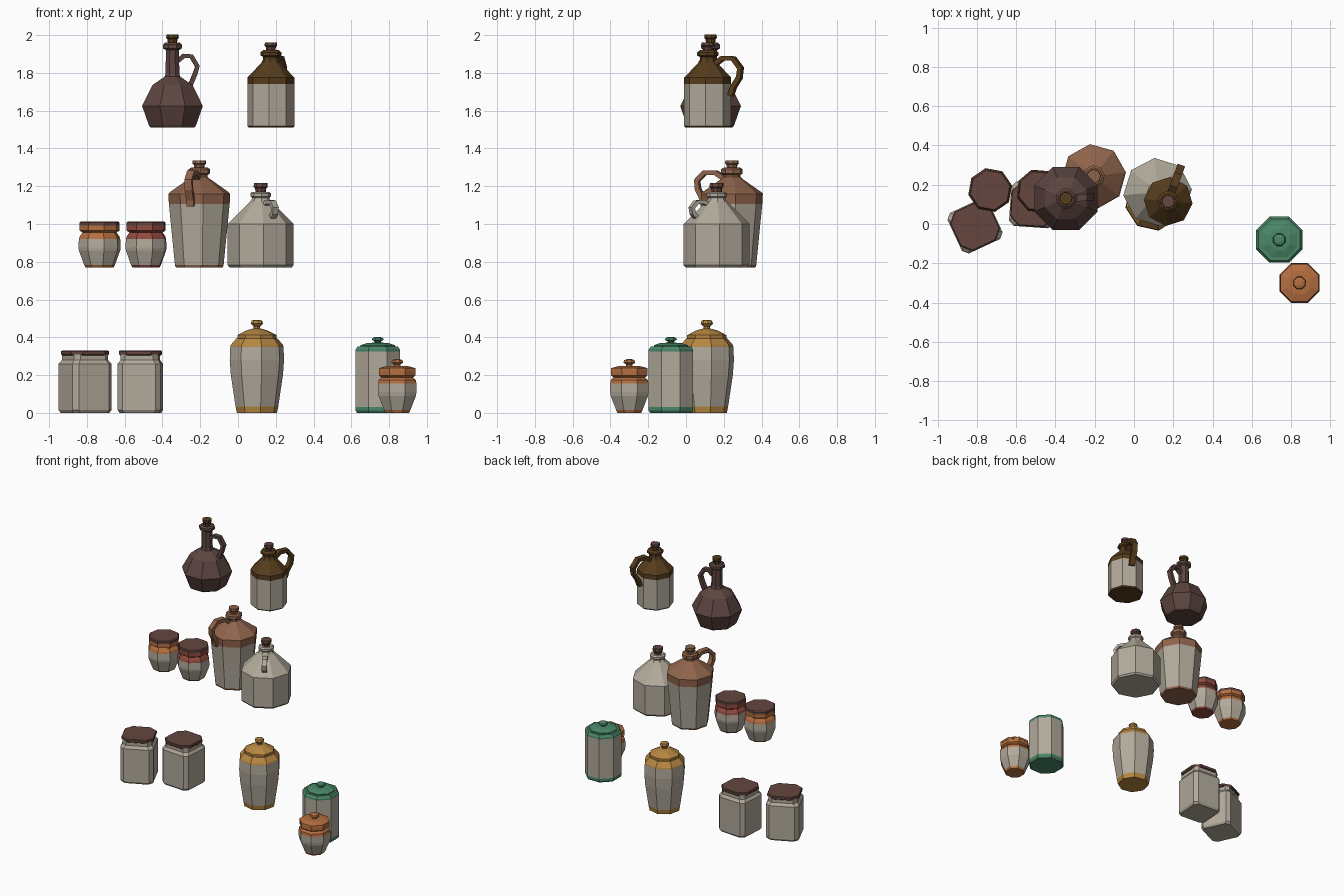
import bpy, bmesh, math
from mathutils import Vector

if "Cube" in bpy.data.objects:
    bpy.data.objects.remove(bpy.data.objects["Cube"])


def material(name, hexcode):
    m = bpy.data.materials.new(name)
    lin = []
    for i in (0, 2, 4):
        c = int(hexcode[i:i + 2], 16) / 255
        lin.append(c / 12.92 if c <= 0.04045 else ((c + 0.055) / 1.055) ** 2.4)
    m.diffuse_color = (*lin, 1)
    m.use_nodes = True
    m.node_tree.nodes["Principled BSDF"].inputs["Base Color"].default_value = m.diffuse_color
    return m


GREY = material("stoneware grey", "B2AA9B")
LID = material("lid brown", "65463F")
OCHRE = material("ochre glaze", "B78742")
GREEN = material("green glaze", "4A8768")
ORANGE = material("orange glaze", "B56F40")
RED = material("red glaze", "904A3E")
TAN = material("tan brown glaze", "8F644B")
DARK = material("dark plum glaze", "5D4540")
UMBER = material("umber glaze", "573D1D")


def finish(name, bm, mats):
    bmesh.ops.recalc_face_normals(bm, faces=bm.faces[:])
    me = bpy.data.meshes.new(name)
    bm.to_mesh(me)
    bm.free()
    for m in mats:
        me.materials.append(m)
    ob = bpy.data.objects.new(name, me)
    bpy.context.collection.objects.link(ob)
    return ob


def stack(name, outline, pos, rot, bands):
    """Stack rings of an outline; bands = [(material, [(size, z), ...]), ...]"""
    bm = bmesh.new()
    mats, prev = [], None
    for mat, pts in bands:
        if mat not in mats:
            mats.append(mat)
        mi = mats.index(mat)
        for size, z in pts:
            ring = [bm.verts.new((x, y, z)) for x, y in outline(size)]
            n = len(ring)
            if prev is None:
                bm.faces.new(ring[::-1]).material_index = mi
            else:
                for i in range(n):
                    j = (i + 1) % n
                    bm.faces.new((prev[i], prev[j], ring[j], ring[i])).material_index = mi
            prev = ring
    bm.faces.new(prev).material_index = mi
    ob = finish(name, bm, mats)
    ob.location = pos
    ob.rotation_euler.z = math.radians(rot)
    return ob


def octagon(r):
    return [(r * math.cos(i * math.pi / 4), r * math.sin(i * math.pi / 4)) for i in range(8)]


def chamfered(cut):
    """Square outline with its corners cut off"""
    def outline(h):
        a = h - cut
        return [(h, -a), (h, a), (a, h), (-a, h), (-h, a), (-h, -a), (-a, -h), (a, -h)]
    return outline


def handle(name, pos, angle, path, mat, width=0.04, thick=0.026):
    """Strap handle swept along (radius, z) points in the plane at the given angle"""
    bm = bmesh.new()
    prev = None
    pts = [Vector(p) for p in path]
    for i, p in enumerate(pts):
        t = (pts[min(i + 1, len(pts) - 1)] - pts[max(i - 1, 0)]).normalized()
        n = Vector((-t.y, t.x)) * thick / 2
        ring = [bm.verts.new((q.x, s * width / 2, q.y))
                for q, s in ((p + n, -1), (p + n, 1), (p - n, 1), (p - n, -1))]
        if prev:
            for k in range(4):
                bm.faces.new((prev[k], prev[(k + 1) % 4], ring[(k + 1) % 4], ring[k]))
        else:
            bm.faces.new(ring)
        prev = ring
    bm.faces.new(prev)
    ob = finish(name, bm, [mat])
    ob.location = pos
    ob.rotation_euler.z = math.radians(angle)


def cork(name, pos, z, r, h, mat):
    stack(name, octagon, (pos[0], pos[1], pos[2] + z), 10,
          [(mat, [(r * 0.65, -0.02), (r * 0.8, h * 0.45), (r, h * 0.6), (r * 0.95, h)])])


# square storage jars with lids
for name, pos, rot in (("square_jar_left", (-0.81, -0.01, 0), 25),
                       ("square_jar_right", (-0.517, 0.098, 0), -4)):
    stack(name, chamfered(0.026), pos, rot,
          [(GREY, [(0.105, 0), (0.114, 0.015), (0.114, 0.26), (0.1, 0.28), (0.1, 0.31)])])
    stack(name + "_lid", chamfered(0.045), pos, rot,
          [(LID, [(0.104, 0.305), (0.11, 0.31), (0.11, 0.325), (0.106, 0.33)])])

# tall ochre crock with knobbed lid
stack("ochre_crock", octagon, (0.1, 0.11, 0), 10,
      [(OCHRE, [(0.108, 0), (0.115, 0.035)]),
       (GREY, [(0.14, 0.2), (0.146, 0.28), (0.143, 0.35)]),
       (OCHRE, [(0.14, 0.36), (0.11, 0.395)])])
stack("ochre_crock_lid", octagon, (0.1, 0.11, 0), 10,
      [(OCHRE, [(0.105, 0.39), (0.105, 0.412), (0.06, 0.435), (0.045, 0.44), (0.018, 0.447),
                (0.018, 0.458), (0.033, 0.472), (0.028, 0.488), (0.015, 0.492)])])

# green canister with knobbed lid
stack("green_canister", octagon, (0.74, -0.08, 0), 22.5,
      [(GREEN, [(0.118, 0), (0.127, 0.012), (0.127, 0.03)]),
       (GREY, [(0.127, 0.325)]),
       (GREEN, [(0.127, 0.335), (0.115, 0.352)])])
stack("green_canister_lid", octagon, (0.74, -0.08, 0), 22.5,
      [(GREEN, [(0.098, 0.345), (0.098, 0.358), (0.07, 0.367), (0.06, 0.37), (0.018, 0.372),
                (0.018, 0.378), (0.034, 0.387), (0.03, 0.397), (0.015, 0.402)])])

# small orange pot with knobbed lid
stack("small_orange_pot", octagon, (0.843, -0.3, 0), 22.5,
      [(ORANGE, [(0.068, 0), (0.075, 0.014)]),
       (GREY, [(0.107, 0.09), (0.11, 0.11), (0.11, 0.155)]),
       (ORANGE, [(0.106, 0.175), (0.09, 0.188), (0.104, 0.198), (0.104, 0.225)])])
stack("small_orange_pot_lid", octagon, (0.843, -0.3, 0), 22.5,
      [(ORANGE, [(0.106, 0.222), (0.104, 0.237), (0.065, 0.247), (0.05, 0.248), (0.018, 0.249),
                 (0.018, 0.257), (0.034, 0.266), (0.03, 0.279), (0.015, 0.284)])])

# preserve pots on the middle level
for name, pos, rot, mat in (("orange_preserve_pot", (-0.733, 0.173, 0.77), 12, ORANGE),
                            ("red_preserve_pot", (-0.487, 0.168, 0.77), 18, RED)):
    stack(name, octagon, pos, rot,
          [(mat, [(0.075, 0), (0.083, 0.012)]),
           (GREY, [(0.112, 0.09), (0.114, 0.105), (0.112, 0.15)]),
           (mat, [(0.107, 0.165), (0.092, 0.185), (0.108, 0.195), (0.108, 0.222)])])
    stack(name + "_lid", octagon, pos, rot,
          [(LID, [(0.1, 0.215), (0.108, 0.222), (0.108, 0.237), (0.102, 0.243)])])

# tall two-tone jug
p = (-0.205, 0.243, 0.77)
stack("tall_jug", octagon, p, 7,
      [(TAN, [(0.125, 0), (0.13, 0.014)]),
       (GREY, [(0.162, 0.335)]),
       (TAN, [(0.165, 0.39), (0.155, 0.4), (0.055, 0.47), (0.045, 0.48), (0.045, 0.49),
              (0.057, 0.497), (0.057, 0.52), (0.045, 0.528)])])
cork("tall_jug_cork", p, 0.525, 0.037, 0.042, TAN)
handle("tall_jug_handle", p, -107,
       [(0.04, 0.47), (0.09, 0.502), (0.15, 0.502), (0.192, 0.46), (0.187, 0.415),
        (0.16, 0.36), (0.155, 0.325)], TAN)

# wide grey jug
p = (0.12, 0.162, 0.77)
stack("wide_jug", octagon, p, 5,
      [(GREY, [(0.165, 0), (0.175, 0.012), (0.175, 0.23), (0.055, 0.35), (0.047, 0.362),
               (0.047, 0.37), (0.055, 0.376), (0.055, 0.392), (0.045, 0.4)])])
cork("wide_jug_cork", p, 0.398, 0.038, 0.048, LID)
handle("wide_jug_handle", p, -60,
       [(0.045, 0.33), (0.085, 0.347), (0.125, 0.345), (0.152, 0.315), (0.145, 0.285),
        (0.12, 0.262)], GREY, 0.034, 0.022)

# dark long-necked jug
p = (-0.347, 0.13, 1.51)
stack("long_neck_jug", octagon, p, 22.5,
      [(DARK, [(0.125, 0), (0.135, 0.012), (0.174, 0.115), (0.115, 0.225), (0.045, 0.27),
               (0.04, 0.285), (0.037, 0.41), (0.054, 0.42), (0.054, 0.44), (0.042, 0.45)])])
cork("long_neck_jug_cork", p, 0.45, 0.034, 0.042, UMBER)
handle("long_neck_jug_handle", p, 3,
       [(0.03, 0.355), (0.06, 0.38), (0.1, 0.378), (0.132, 0.325), (0.12, 0.285),
        (0.095, 0.225)], DARK, 0.036, 0.024)

# small two-tone jug
p = (0.174, 0.115, 1.51)
stack("small_jug", octagon, p, -5,
      [(UMBER, [(0.118, 0), (0.125, 0.008)]),
       (GREY, [(0.125, 0.23)]),
       (UMBER, [(0.125, 0.265), (0.115, 0.275), (0.052, 0.342), (0.042, 0.36), (0.042, 0.375),
                (0.056, 0.382), (0.056, 0.398), (0.042, 0.41)])])
cork("small_jug_cork", p, 0.41, 0.034, 0.04, LID)
handle("small_jug_handle", p, 70,
       [(0.04, 0.335), (0.085, 0.368), (0.145, 0.366), (0.185, 0.315), (0.178, 0.265),
        (0.145, 0.215), (0.13, 0.17)], UMBER)
